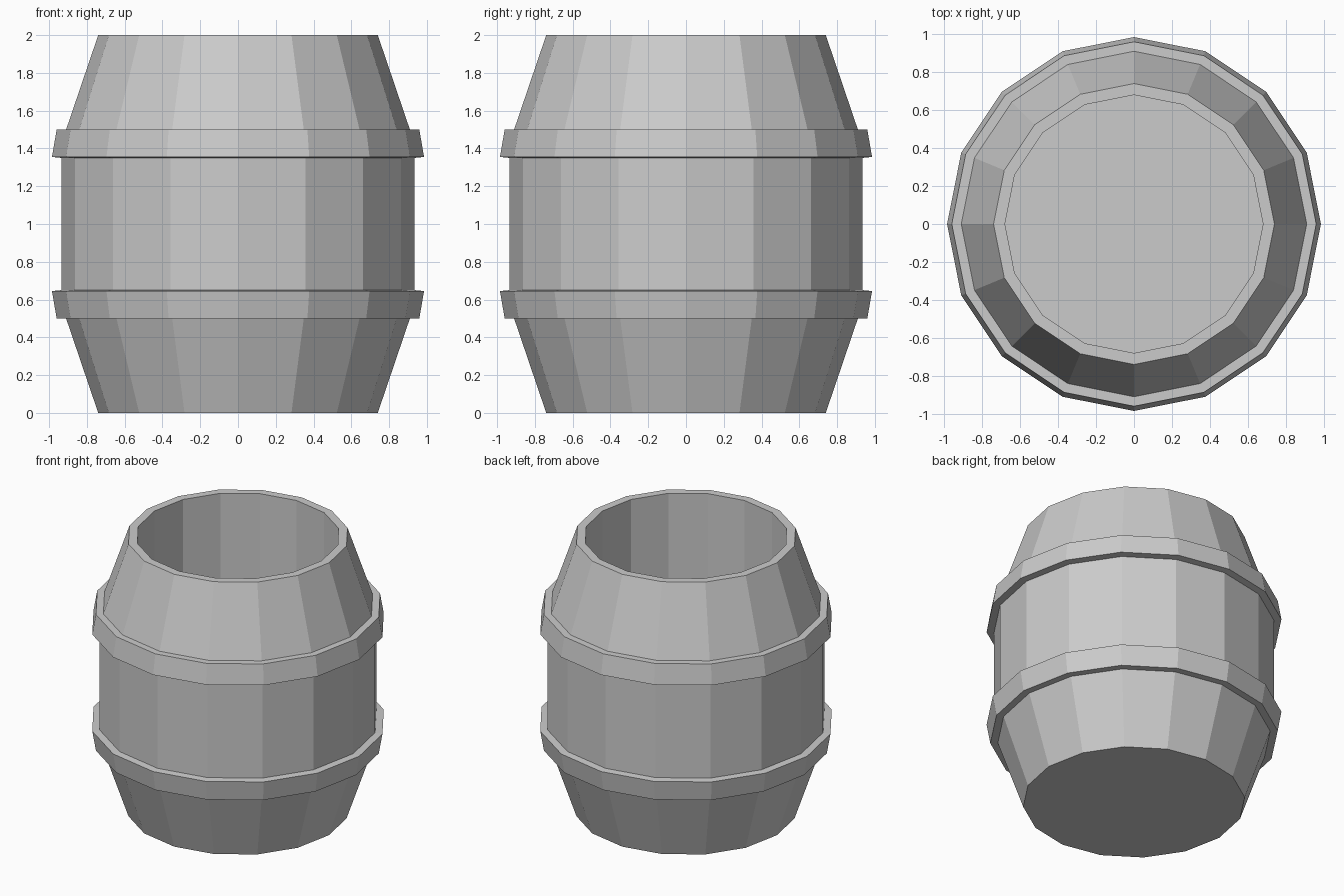
import bpy
import bmesh
from math import cos, sin, tau

SIDES = 16

cube = bpy.data.objects.get("Cube")
if cube:
    bpy.data.objects.remove(cube, do_unlink=True)

grey = bpy.data.materials.new("plain_grey")
grey.use_nodes = True
colour = (0.6, 0.6, 0.6, 1)
grey.diffuse_color = colour
grey.node_tree.nodes["Principled BSDF"].inputs["Base Color"].default_value = colour


def lathe(name, profile, closed):
    """Spin (radius, height) points about z; open profiles get capped ends."""
    bm = bmesh.new()
    rings = [[bm.verts.new((r * cos(tau * i / SIDES), r * sin(tau * i / SIDES), z))
              for i in range(SIDES)] for r, z in profile]
    pairs = list(zip(rings, rings[1:]))
    if closed:
        pairs.append((rings[-1], rings[0]))
    else:
        bm.faces.new(rings[0])
        bm.faces.new(rings[-1])
    for low, high in pairs:
        for i in range(SIDES):
            j = (i + 1) % SIDES
            bm.faces.new((low[i], low[j], high[j], high[i]))
    bmesh.ops.recalc_face_normals(bm, faces=bm.faces)
    mesh = bpy.data.meshes.new(name)
    bm.to_mesh(mesh)
    bm.free()
    mesh.materials.append(grey)
    obj = bpy.data.objects.new(name, mesh)
    bpy.context.collection.objects.link(obj)
    return obj


# Hollow body: outer wall upwards, over the rim, down to the inner floor
lathe("barrel_body", [(0.74, 0), (0.91, 0.5), (0.935, 0.65), (0.935, 1.35),
                      (0.91, 1.5), (0.74, 2), (0.68, 2), (0.68, 0.08)], False)

# Hoops, mirrored about mid height
hoop = [(0.90, 1.35), (0.935, 1.35), (0.985, 1.355), (0.96, 1.5), (0.88, 1.5)]
lathe("upper_hoop", hoop, True)
lathe("lower_hoop", [(r, 2 - z) for r, z in hoop], True)
